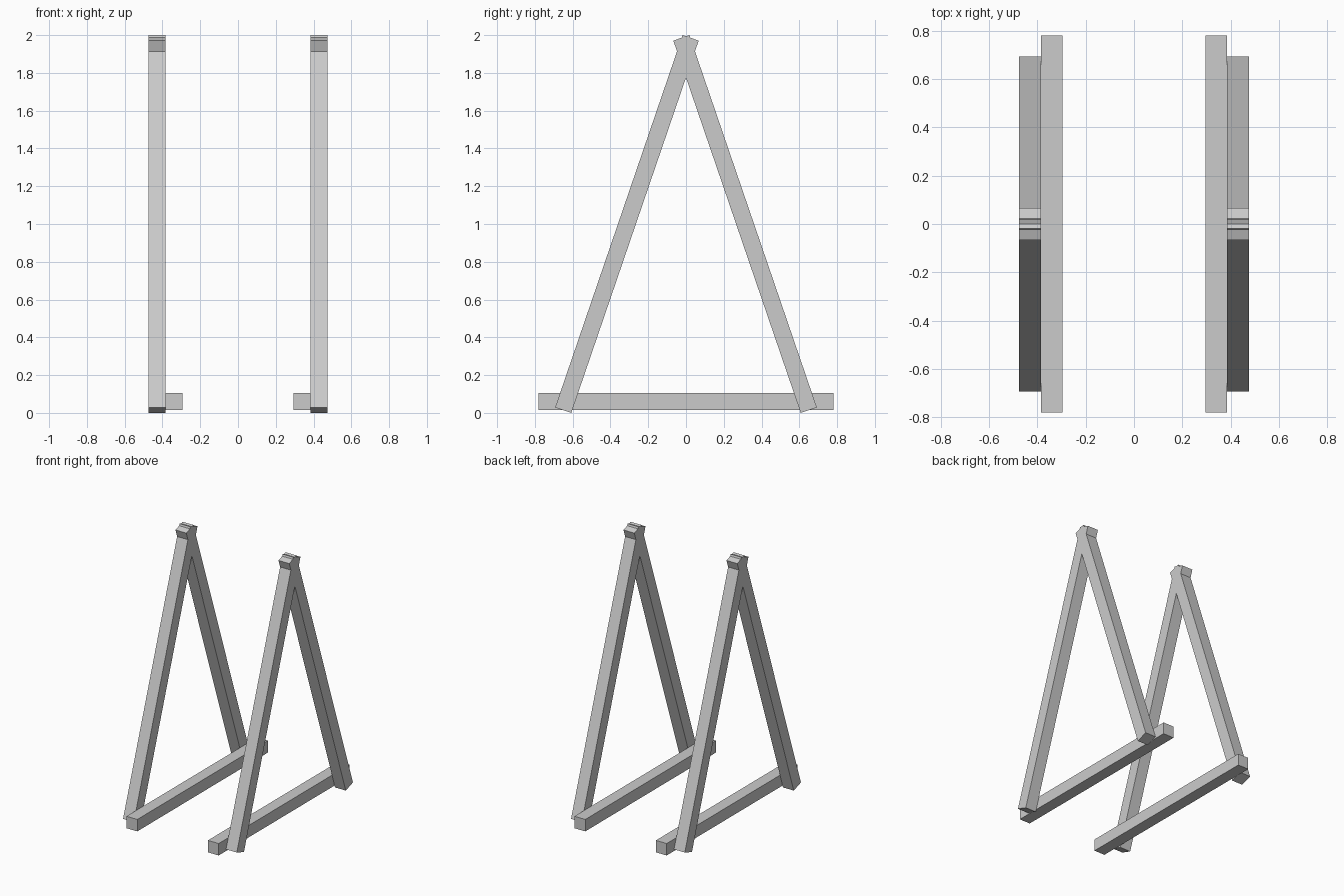
import bpy
from math import atan2, hypot
from mathutils import Matrix, Vector

if "Cube" in bpy.data.objects:
    bpy.data.objects.remove(bpy.data.objects["Cube"])

T = 0.09  # square timber thickness


def beam(name, start, end):
    """Square timber running between two points in a plane of constant x."""
    a, b = Vector(start), Vector(end)
    d = b - a
    tilt = Matrix.Rotation(-atan2(d.y, d.z), 4, 'X')
    bpy.ops.mesh.primitive_cube_add(size=1)
    ob = bpy.context.object
    ob.name = ob.data.name = name
    size = Matrix.Diagonal((T, T, hypot(d.y, d.z), 1))
    ob.data.transform(Matrix.Translation((a + b) / 2) @ tilt @ size)
    return ob


for side, s in (("left", -1), ("right", 1)):
    # Crossed legs of the A-frame
    for end, e in (("front", -1), ("back", 1)):
        beam(f"{end}_leg_{side}", (s * 0.43, e * 0.65, 0.0145), (s * 0.43, -e * 0.0245, 1.9855))
    # Floor rail on the inner face of the legs
    beam(f"floor_rail_{side}", (s * 0.34, -0.78, 0.061), (s * 0.34, 0.78, 0.061))
